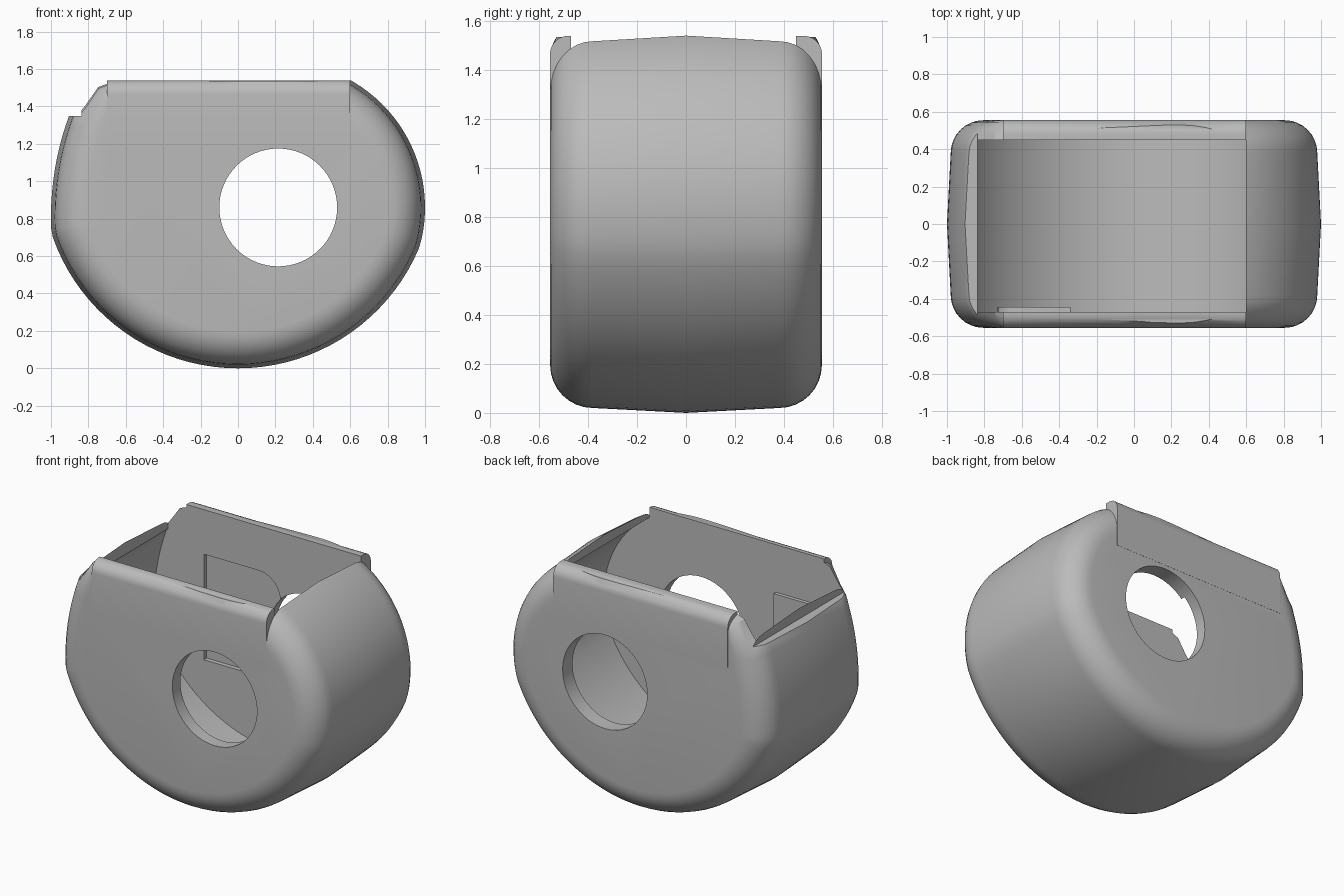
import bpy, bmesh, math
from mathutils import Vector

if "Cube" in bpy.data.objects:
    bpy.data.objects.remove(bpy.data.objects["Cube"])

grey = bpy.data.materials.new("plain grey")
grey.use_nodes = True
colour = (0.5, 0.5, 0.5, 1)
grey.diffuse_color = colour
grey.node_tree.nodes["Principled BSDF"].inputs["Base Color"].default_value = colour


def finish(name, bm):
    bm.normal_update()
    bmesh.ops.recalc_face_normals(bm, faces=bm.faces)
    if bm.calc_volume(signed=True) < 0:
        bmesh.ops.reverse_faces(bm, faces=bm.faces)
    mesh = bpy.data.meshes.new(name)
    bm.to_mesh(mesh)
    bm.free()
    obj = bpy.data.objects.new(name, mesh)
    mesh.materials.append(grey)
    bpy.context.collection.objects.link(obj)
    return obj


def box(name, low, high, bevel=0, rule=None):
    """Box between two corners; edges that pass the rule are rounded."""
    bm = bmesh.new()
    bmesh.ops.create_cube(bm, size=1)
    low, high = Vector(low), Vector(high)
    for v in bm.verts:
        v.co = (low + high) / 2 + v.co * (high - low)
    bm.normal_update()
    if bevel:
        edges = [e for e in bm.edges if rule(e.verts[0].co, e.verts[1].co)]
        bmesh.ops.bevel(bm, geom=edges, offset=bevel, segments=6,
                        profile=0.5, affect='EDGES')
    return finish(name, bm)


def arc(cx, cz, r, start, end, n):
    return [(cx + r * math.cos(start + (end - start) * i / n),
             cz + r * math.sin(start + (end - start) * i / n)) for i in range(n + 1)]


def solid(name, outline, scale, profile):
    """Loft the outline along y, insetting it by each (y, inset) of the profile."""
    bm = bmesh.new()
    n = len(outline)
    pts = [Vector(p) for p in outline]
    inward = []
    for i in range(n):
        a = (pts[i] - pts[i - 1]).normalized()
        b = (pts[(i + 1) % n] - pts[i]).normalized()
        t = (a + b).normalized()
        inward.append(Vector((-t.y, t.x)))
    rings = []
    for y, d in profile:
        ring = []
        for p, m, k in zip(pts, inward, scale):
            q = p + m * d * k
            ring.append(bm.verts.new((q.x, y, q.y)))
        rings.append(ring)
    for r, s in zip(rings, rings[1:]):
        for i in range(n):
            j = (i + 1) % n
            bm.faces.new((r[i], r[j], s[j], s[i]))
    bm.faces.new(rings[0])
    bm.faces.new(rings[-1])
    return finish(name, bm)


def combine(target, other, operation):
    mod = target.modifiers.new("cut", 'BOOLEAN')
    mod.object = other
    mod.operation = operation
    mod.solver = 'EXACT'
    bpy.context.view_layer.objects.active = target
    bpy.ops.object.modifier_apply(modifier=mod.name)
    bpy.data.objects.remove(other)


# Side outline: broad bottom arc, tighter right arc, chamfered left corner
low = math.asin(0.35 / 1.05)
outline = arc(0, 1.05, 1.05, math.pi + low, 2 * math.pi - low, 40)[:-1]
outline += arc(0.22, 0.86, 0.78, -0.22, math.pi / 2, 30)
corner = [(-0.7, 1.54), (-0.76, 1.52), (-0.84, 1.42)]
left = arc(0.56, 0.81, 1.56, math.pi - 0.36, math.pi + 0.04, 10)
scale = [1] * len(outline) + [0.5, 0.6, 0.8] + [1] * len(left)
outline += corner + left

# Rounded, slightly crowned cross-section
R = 0.175
half = [(-0.555 + R * (1 - math.cos(a)), 0.02 + R * (1 - math.sin(a)))
        for a in (i * math.pi / 16 for i in range(9))]
profile = half + [(0, 0)] + [(-y, d) for y, d in reversed(half)]
shell = solid("shell", outline, scale, profile)
combine(shell, box("top_trim", (-1.2, -0.8, 1.535), (0.6, 0.8, 1.9)), 'DIFFERENCE')

# Flat-topped side walls with rounded outer top edges
walls = box("walls", (-0.7, -0.556, 1.2), (0.6, 0.556, 1.54), 0.075,
            lambda a, b: a.z > 1.5 and b.z > 1.5 and abs(a.y - b.y) < 0.01)
combine(shell, walls, 'UNION')

# Hollow inside
cavity = solid("cavity", outline, [1] * len(outline), [(-0.47, 0.06), (0.45, 0.06)])
combine(shell, cavity, 'DIFFERENCE')

# Open top, lowered left lip
combine(shell, box("opening", (-0.838, -0.47, 0.9), (0.6, 0.45, 1.8)), 'DIFFERENCE')
combine(shell, box("lip_notch", (-1.2, -0.8, 1.35), (-0.838, 0.8, 1.8)), 'DIFFERENCE')

# Round hole through both walls
bm = bmesh.new()
bmesh.ops.create_cone(bm, cap_ends=True, segments=64, radius1=0.315, radius2=0.315, depth=2)
for v in bm.verts:
    v.co = (v.co.x + 0.215, v.co.z, v.co.y + 0.86)
combine(shell, finish("hole", bm), 'DIFFERENCE')

# Shallow pocket in the back wall
pocket = box("pocket", (-0.57, 0.4, 0.53), (0.0, 0.48, 1.24), 0.16,
             lambda a, b: min(a.x, b.x) > -0.1 and min(a.z, b.z) > 1)
combine(shell, pocket, 'DIFFERENCE')

# Raised pad inside the front wall
pad = box("inner_pad", (-0.73, -0.48, 0.53), (-0.34, -0.445, 1.22), 0.1,
          lambda a, b: max(a.x, b.x) < -0.7 and min(a.z, b.z) > 1)

for obj in (shell, pad):
    bpy.ops.object.select_all(action='DESELECT')
    obj.select_set(True)
    bpy.context.view_layer.objects.active = obj
    bpy.ops.object.shade_smooth_by_angle(angle=math.radians(30))
